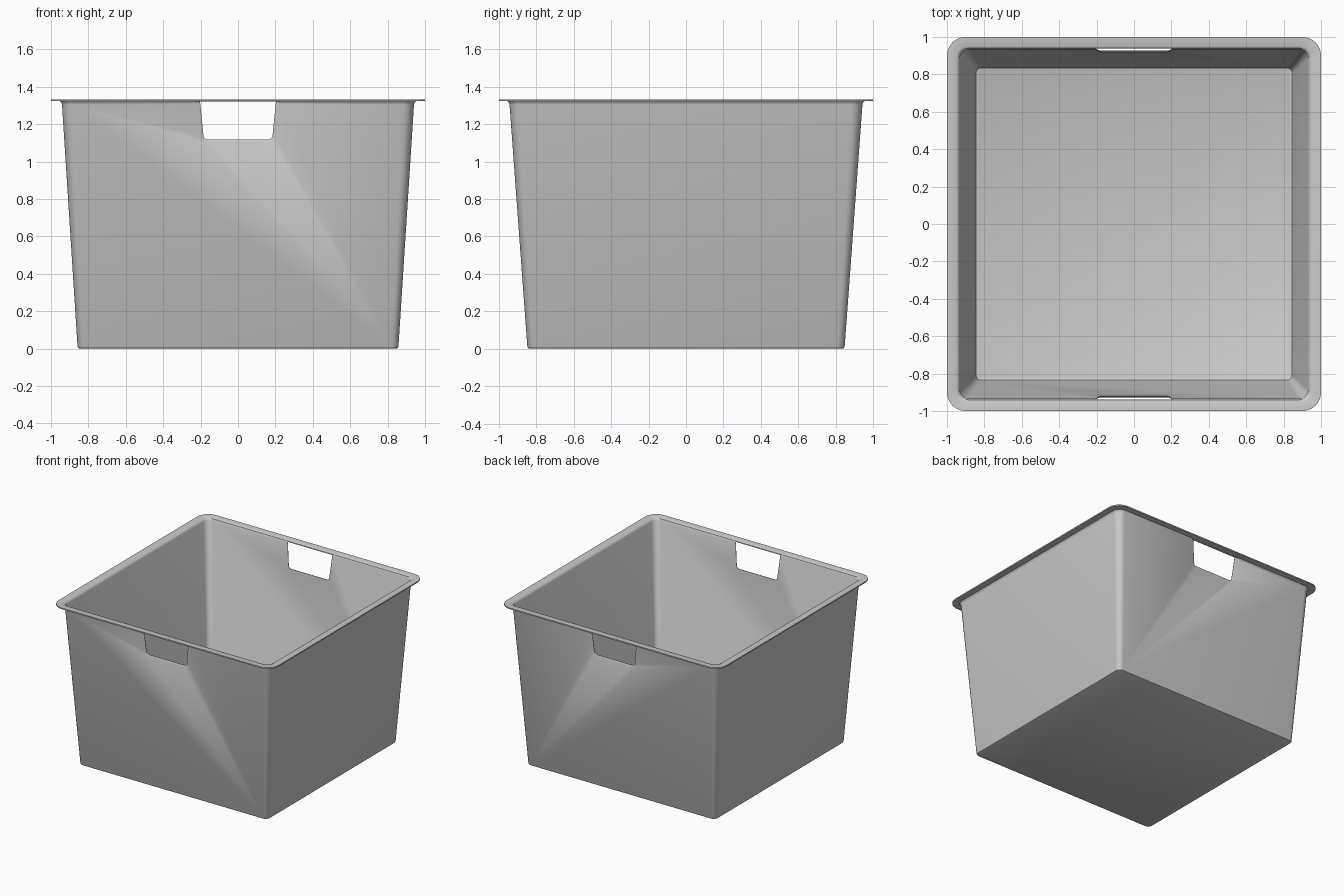
import bpy, bmesh, math

if "Cube" in bpy.data.objects:
    bpy.data.objects.remove(bpy.data.objects["Cube"])


def rounded_rect(hx, hy, r, z, n=8):
    """Points of a rounded rectangle, counter-clockwise."""
    pts = []
    for k, (sx, sy) in enumerate([(1, 1), (-1, 1), (-1, -1), (1, -1)]):
        for i in range(n + 1):
            a = math.pi / 2 * (k + i / n)
            pts.append((sx * (hx - r) + r * math.cos(a), sy * (hy - r) + r * math.sin(a), z))
    return pts


def loft(name, rings):
    """Closed solid skinned through rings of equal length."""
    bm = bmesh.new()
    loops = [[bm.verts.new(p) for p in ring] for ring in rings]
    for a, b in zip(loops, loops[1:]):
        for i in range(len(a)):
            j = (i + 1) % len(a)
            bm.faces.new((a[i], a[j], b[j], b[i]))
    bm.faces.new(loops[0][::-1])
    bm.faces.new(loops[-1])
    bmesh.ops.recalc_face_normals(bm, faces=bm.faces[:])
    mesh = bpy.data.meshes.new(name)
    bm.to_mesh(mesh)
    bm.free()
    obj = bpy.data.objects.new(name, mesh)
    bpy.context.collection.objects.link(obj)
    return obj


# Tub: outer wall up, around the flat rim, inner wall down to the floor
section = [
    (0.846, 0.836, 0.028, 0.0), (0.854, 0.844, 0.036, 0.004), (0.858, 0.848, 0.04, 0.012),
    (0.941, 0.943, 0.06, 1.305), (0.944, 0.946, 0.063, 1.315), (0.952, 0.954, 0.07, 1.323),
    (1.0, 1.0, 0.10, 1.323), (1.0, 1.0, 0.10, 1.333),
    (0.952, 0.950, 0.06, 1.333), (0.940, 0.940, 0.052, 1.328), (0.932, 0.934, 0.05, 1.315),
    (0.849, 0.839, 0.032, 0.022), (0.845, 0.835, 0.028, 0.014), (0.837, 0.827, 0.02, 0.010),
]
tub = loft("tub", [rounded_rect(*s) for s in section])


def handle_profile(grow, offset, side):
    """U-shaped handle outline, sheared to follow the sloping wall."""
    top, bottom, r = 1.3225, 1.118 - grow, 0.025 + grow
    w_top, w_bot = 0.203 + grow, 0.185 + grow
    right = [(w_top, top)]
    for i in range(7):
        a = math.pi / 2 * i / 6
        right.append((w_bot - r + r * math.cos(a), bottom + r - r * math.sin(a)))
    outline = right + [(-x, z) for x, z in reversed(right)]
    return [(x, side * (0.848 + 0.0735 * z + offset), z) for x, z in outline]


# Handle cut-outs front and back, with a bevelled outer edge
for side, label in ((-1, "front"), (1, "back")):
    cutter = loft(label + "_handle_cutter", [
        handle_profile(0.0, -0.05, side), handle_profile(0.0, -0.008, side),
        handle_profile(0.018, 0.001, side), handle_profile(0.018, 0.05, side)])
    cutter.hide_render = True
    cutter.hide_set(True)
    mod = tub.modifiers.new(label + "_handle", 'BOOLEAN')
    mod.operation = 'DIFFERENCE'
    mod.solver = 'EXACT'
    mod.object = cutter

# Apply the cuts, remove the cutters and smooth the fillets
bpy.context.view_layer.objects.active = tub
tub.select_set(True)
for mod in list(tub.modifiers):
    cutter = mod.object
    bpy.ops.object.modifier_apply(modifier=mod.name)
    bpy.data.objects.remove(cutter)
bpy.ops.object.shade_smooth_by_angle(angle=math.radians(35))
